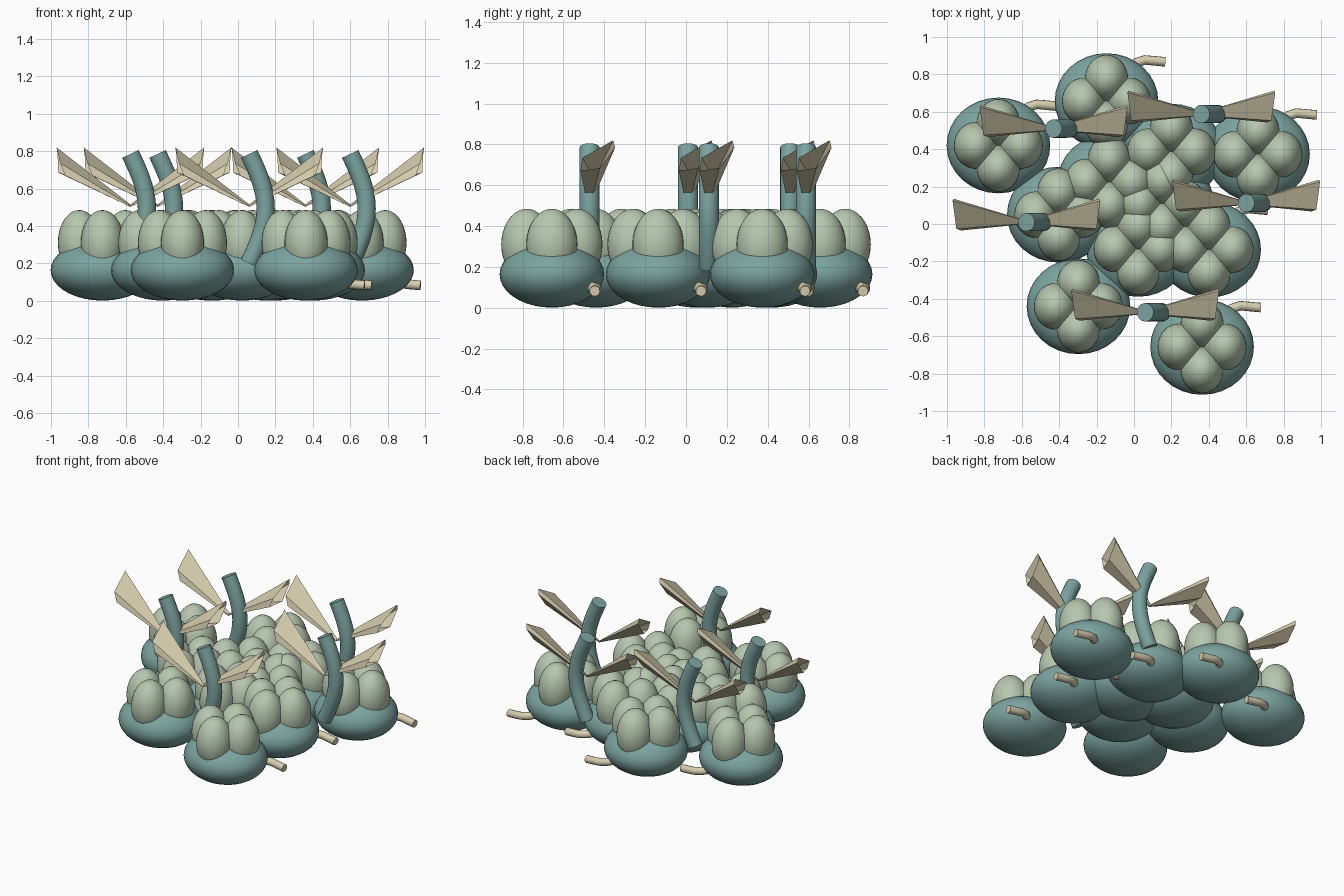
import bpy, bmesh, math
from mathutils import Matrix, Vector

cube = bpy.data.objects.get("Cube")
if cube:
    bpy.data.objects.remove(cube, do_unlink=True)


def make_material(name, rgb):
    mat = bpy.data.materials.new(name)
    mat.use_nodes = True
    color = (*rgb, 1.0)
    mat.diffuse_color = color
    mat.node_tree.nodes["Principled BSDF"].inputs["Base Color"].default_value = color
    return mat


teal = make_material("muted teal", (0.20, 0.37, 0.35))
sage = make_material("pale sage", (0.47, 0.57, 0.43))
cream = make_material("warm cream", (0.68, 0.62, 0.43))


def add_object(name, data, location):
    obj = bpy.data.objects.new(name, data)
    obj.location = location
    bpy.context.collection.objects.link(obj)
    return obj


def mesh_from(name, bm, mat, smooth):
    mesh = bpy.data.meshes.new(name)
    bmesh.ops.recalc_face_normals(bm, faces=bm.faces)
    for face in bm.faces:
        face.smooth = smooth
    bm.to_mesh(mesh)
    bm.free()
    mesh.materials.append(mat)
    return mesh


def ellipsoid(name, radii, mat):
    bm = bmesh.new()
    bmesh.ops.create_uvsphere(bm, u_segments=32, v_segments=18, radius=1,
                              matrix=Matrix.Diagonal((*radii, 1)))
    return mesh_from(name, bm, mat, True)


def tube(name, points, radius, sides, mat):
    """Sweep a round section along a path and cap both ends."""
    path = [Vector(p) for p in points]
    bm = bmesh.new()
    rings = []
    for i, p in enumerate(path):
        tangent = (path[min(i + 1, len(path) - 1)] - path[max(i - 1, 0)]).normalized()
        side = tangent.cross(Vector((0.1, 1, 0.1))).normalized()
        other = tangent.cross(side)
        angles = [2 * math.pi * k / sides for k in range(sides)]
        rings.append([bm.verts.new(p + radius * (math.cos(a) * side + math.sin(a) * other))
                      for a in angles])
    for a, b in zip(rings, rings[1:]):
        for k in range(sides):
            n = (k + 1) % sides
            bm.faces.new((a[k], a[n], b[n], b[k])).smooth = True
    caps = [bm.faces.new(rings[0]), bm.faces.new(rings[-1])]
    mesh = mesh_from(name, bm, mat, True)
    for poly in mesh.polygons:
        poly.use_smooth = len(poly.vertices) == 4
    for edge in mesh.edges:
        edge.use_edge_sharp = False
    return mesh


def leaf(name, sign):
    """Rolled leaf: narrow at the root, flared and hollow at the tip."""
    tip = [(0.395, 0.115, 0.32), (0.39, 0.125, 0.285), (0.385, 0.05, 0.185),
           (0.35, -0.045, 0.17), (0.375, -0.035, 0.235)]
    root = Vector((0, 0, 0.008))
    center = sum((Vector(p) for p in tip), Vector()) / len(tip)
    bm = bmesh.new()
    flip = Vector((sign, 1, 1))
    outer = [bm.verts.new(Vector(p) * flip) for p in tip]
    inner = [bm.verts.new((root + (Vector(p) - center) * 0.1) * flip) for p in tip]
    hollow = bm.verts.new((center * 0.55) * flip)
    for k in range(len(tip)):
        n = (k + 1) % len(tip)
        bm.faces.new((inner[k], inner[n], outer[n], outer[k]))
        bm.faces.new((outer[k], outer[n], hollow))
    bm.faces.new(inner)
    return mesh_from(name, bm, cream, False)


# Shared part shapes
base_mesh = ellipsoid("pod_base", (0.277, 0.256, 0.163), teal)
lobe_mesh = ellipsoid("pod_lobe", (0.115, 0.125, 0.175), sage)
spout_mesh = tube("spout", [(0.08, 0.1, 0.12), (0.12, 0.165, 0.108), (0.16, 0.205, 0.1),
                            (0.205, 0.22, 0.094), (0.25, 0.216, 0.088), (0.313, 0.21, 0.082)],
                  0.026, 10, cream)

# Pods: squashed base, four upright lobes and a small spout underneath
pods = [(-0.725, 0.42), (-0.147, 0.657), (0.663, 0.373), (-0.297, -0.44),
        (0.364, -0.657), (0.402, -0.137), (0.022, -0.133), (-0.402, 0.05),
        (-0.132, 0.225), (0.2, 0.387), (0.15, 0.11)]
for x, y in pods:
    add_object("pod_base", base_mesh, (x, y, 0.164))
    for k in range(4):
        a = k * math.pi / 2
        add_object("pod_lobe", lobe_mesh,
                   (x + 0.123 * math.cos(a), y + 0.123 * math.sin(a), 0.31))
    add_object("spout", spout_mesh, (x, y, 0))

# Stems: arched stalks, each carrying a pair of leaves
arc = []
for i in range(15):
    t = i / 14
    arc.append((0.088 * math.sin(math.pi * t), 0, 0.2 + 0.585 * t))
stem_mesh = tube("stem", arc, 0.049, 20, teal)
leaf_meshes = {"left_leaf": leaf("left_leaf", 1), "right_leaf": leaf("right_leaf", -1)}

stems = [(-0.575, 0.01), (-0.43, 0.51), (0.06, -0.472), (0.36, 0.588), (0.6, 0.112)]
for x, y in stems:
    add_object("stem", stem_mesh, (x, y, 0))
    for name, mesh in leaf_meshes.items():
        add_object(name, mesh, (x, y, 0.5))
